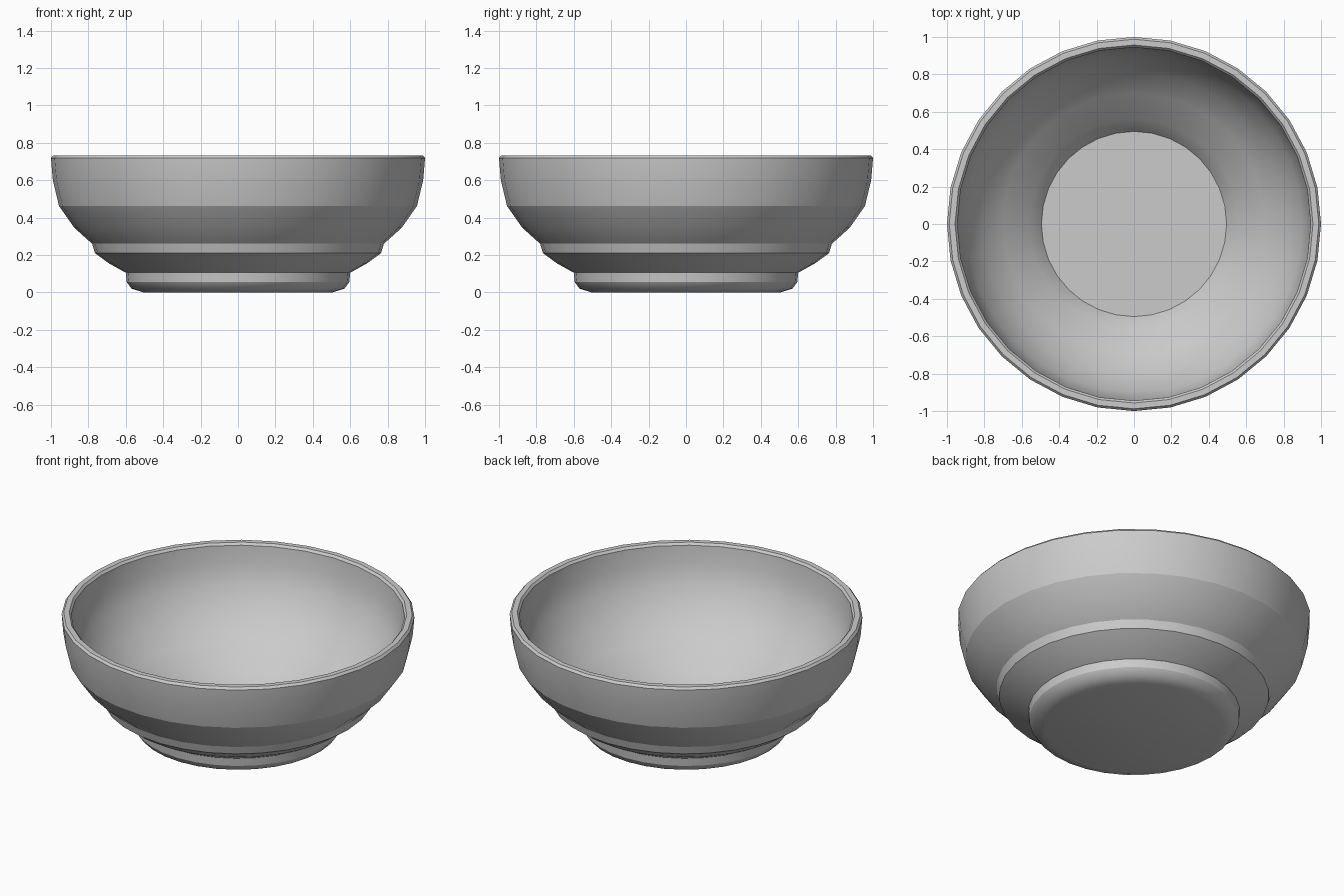
import bpy
import bmesh
from math import cos, sin, tau

cube = bpy.data.objects.get("Cube")
if cube:
    bpy.data.objects.remove(cube, do_unlink=True)

SIDES = 32
SHARP, SOFT = True, False

# Half section of the wall: radius, height, crease
outer_wall = [
    (0.505, 0.0, SOFT), (0.57, 0.02, SOFT), (0.595, 0.055, SHARP),
    (0.60, 0.105, SHARP), (0.69, 0.155, SOFT), (0.765, 0.21, SHARP),
    (0.78, 0.26, SHARP), (0.875, 0.345, SOFT), (0.957, 0.462, SHARP),
    (0.99, 0.60, SOFT), (1.0, 0.718, SHARP),
]
rim = [(0.988, 0.732, SHARP), (0.957, 0.732, SHARP), (0.945, 0.718, SHARP)]
inner_wall = [
    (0.935, 0.61, SOFT), (0.90, 0.48, SOFT), (0.81, 0.345, SOFT),
    (0.70, 0.23, SOFT), (0.56, 0.13, SOFT), (0.495, 0.045, SHARP),
]


def lathe(name, profile, material):
    """Turn a profile about z and close both ends with flat discs."""
    bm = bmesh.new()
    angles = [tau * i / SIDES for i in range(SIDES)]
    rings = [[bm.verts.new((r * cos(a), r * sin(a), z)) for a in angles]
             for r, z, _ in profile]
    for low, high in zip(rings, rings[1:]):
        for i in range(SIDES):
            j = (i + 1) % SIDES
            bm.faces.new((low[i], low[j], high[j], high[i]))
    bm.faces.new(rings[0][::-1])
    bm.faces.new(rings[-1])
    for face in bm.faces:
        face.smooth = True
    for ring, (_, _, crease) in zip(rings, profile):
        for i in range(SIDES):
            bm.edges.get((ring[i - 1], ring[i])).smooth = not crease
    mesh = bpy.data.meshes.new(name)
    bm.to_mesh(mesh)
    bm.free()
    mesh.materials.append(material)
    obj = bpy.data.objects.new(name, mesh)
    bpy.context.collection.objects.link(obj)
    return obj


# Plain grey glaze
grey = bpy.data.materials.new("light_grey")
grey.use_nodes = True
colour = (0.6, 0.6, 0.6, 1.0)
grey.diffuse_color = colour
grey.node_tree.nodes["Principled BSDF"].inputs["Base Color"].default_value = colour

lathe("bowl", outer_wall + rim + inner_wall, grey)
